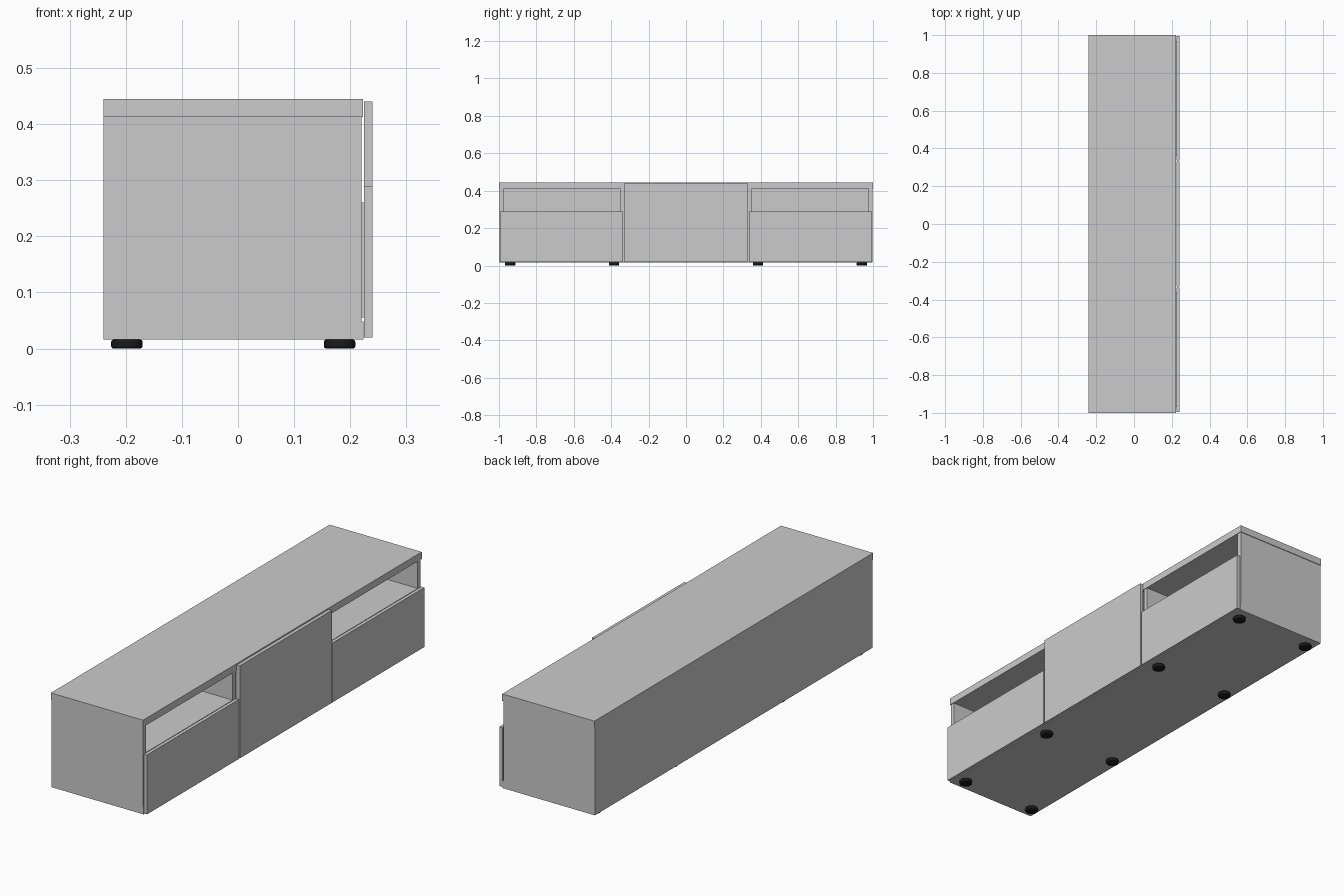
import bpy

if "Cube" in bpy.data.objects:
    bpy.data.objects.remove(bpy.data.objects["Cube"], do_unlink=True)


def material(name, colour):
    m = bpy.data.materials.new(name)
    m.use_nodes = True
    m.diffuse_color = colour
    m.node_tree.nodes["Principled BSDF"].inputs["Base Color"].default_value = colour
    return m


grey = material("light grey panel", (0.6, 0.6, 0.6, 1))
black = material("black rubber", (0.01, 0.01, 0.01, 1))


def board(name, x, y, z):
    """Box spanning the given (low, high) ranges."""
    spans = (x, y, z)
    bpy.ops.mesh.primitive_cube_add(size=1, location=[(a + b) / 2 for a, b in spans])
    o = bpy.context.object
    o.name = name
    o.scale = [abs(b - a) for a, b in spans]
    bpy.ops.object.transform_apply(location=False, rotation=False)
    o.data.materials.append(grey)
    return o


BACK, EDGE = -0.24, 0.22          # carcass depth
FRONT = (0.2245, 0.24)            # door and drawer front thickness
LOW, HIGH, SHELF = 0.048, 0.413, 0.288

# Carcass
board("top_panel", (BACK, 0.223), (-1, 1), (HIGH, 0.445))
board("bottom_panel", (BACK, 0.2235), (-0.997, 0.997), (0.016, LOW))
board("back_panel", (BACK, BACK + 0.015), (-0.997, 0.997), (LOW, HIGH))

# Middle door
board("middle_door", FRONT, (-0.33, 0.33), (0.02, 0.44))

# Mirrored side bays
for side, s in (("right", -1), ("left", 1)):
    board(side + "_side_panel", (BACK, EDGE), (s * 0.975, s * 0.997), (LOW, HIGH))
    board(side + "_divider", (BACK + 0.015, EDGE), (s * 0.33, s * 0.353), (LOW, HIGH))
    board(side + "_shelf", (BACK + 0.015, EDGE), (s * 0.353, s * 0.975), (SHELF - 0.022, SHELF))
    board(side + "_drawer_box", (BACK + 0.03, FRONT[0]), (s * 0.36, s * 0.968), (0.055, 0.26))
    board(side + "_drawer_front", FRONT, (s * 0.336, s * 0.995), (0.02, 0.29))

# Round feet with chamfered rims
for x in (-0.198, 0.181):
    for y in (-0.94, -0.385, 0.385, 0.94):
        bpy.ops.mesh.primitive_cylinder_add(vertices=24, radius=0.028, depth=0.016,
                                            location=(x, y, 0.008))
        foot = bpy.context.object
        foot.name = "foot"
        foot.data.materials.append(black)
        bevel = foot.modifiers.new("chamfer", 'BEVEL')
        bevel.width = 0.004
        bevel.segments = 2
        bevel.limit_method = 'ANGLE'
        bpy.ops.object.shade_smooth_by_angle()
